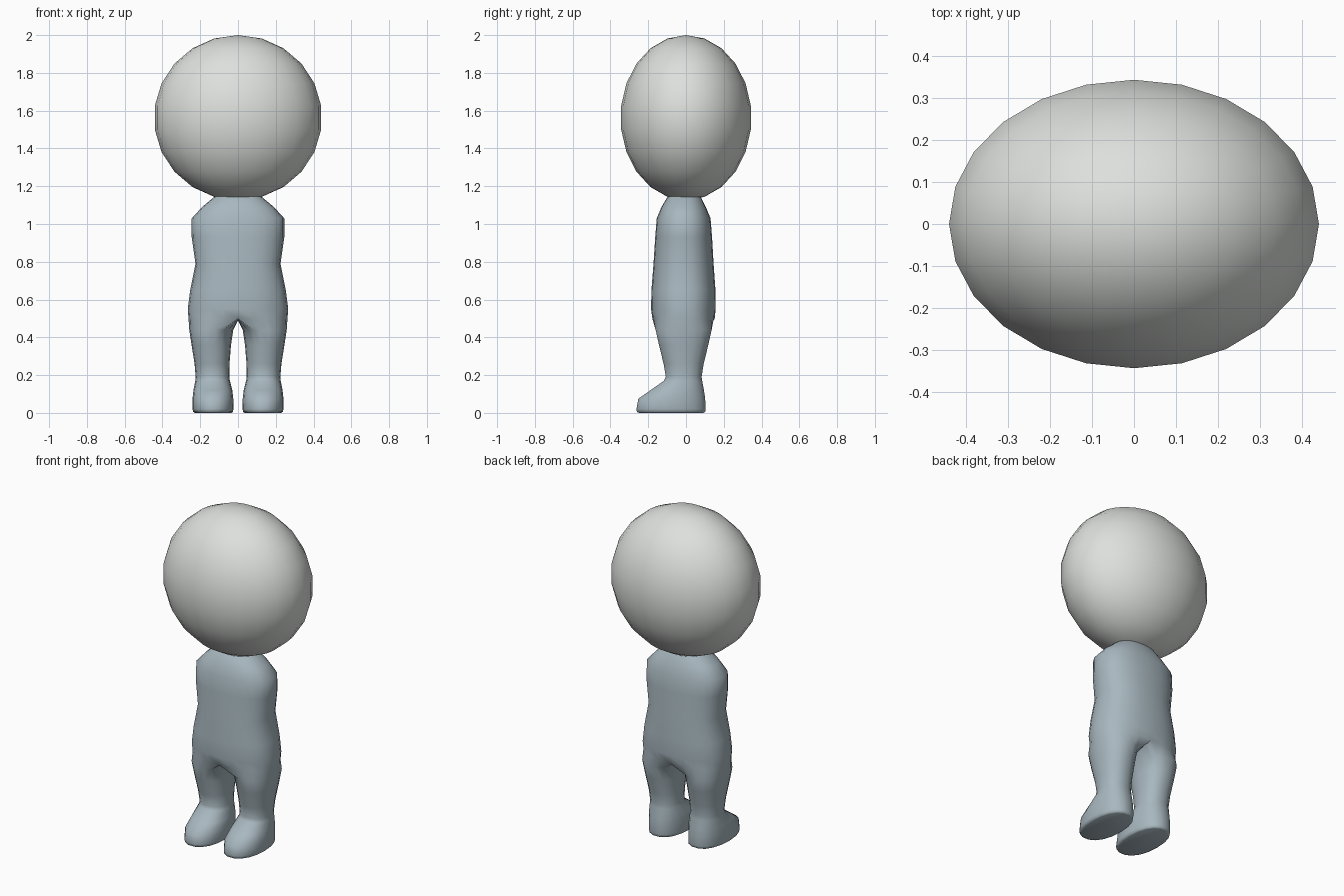
import bpy, bmesh
from math import sin, cos, pi, radians, copysign

cube = bpy.data.objects.get("Cube")
if cube:
    bpy.data.objects.remove(cube, do_unlink=True)


def material(name, rgb):
    mat = bpy.data.materials.new(name)
    mat.use_nodes = True
    mat.diffuse_color = (*rgb, 1)
    bsdf = mat.node_tree.nodes["Principled BSDF"]
    bsdf.inputs["Base Color"].default_value = (*rgb, 1)
    bsdf.inputs["Roughness"].default_value = 0.7
    return mat


def finish(bm, name, mat, angle):
    bmesh.ops.recalc_face_normals(bm, faces=bm.faces)
    mesh = bpy.data.meshes.new(name)
    bm.to_mesh(mesh)
    bm.free()
    mesh.materials.append(mat)
    obj = bpy.data.objects.new(name, mesh)
    bpy.context.collection.objects.link(obj)
    bpy.ops.object.select_all(action="DESELECT")
    obj.select_set(True)
    bpy.context.view_layer.objects.active = obj
    bpy.ops.object.shade_smooth_by_angle(angle=radians(angle))
    return obj


def ring(bm, angles, z, cx, rx, y0, y1, power=1.0):
    """Rounded cross-section; power below 1 makes it boxier."""
    cy, ry = (y0 + y1) / 2, (y1 - y0) / 2
    soft = lambda v: copysign(abs(v) ** power, v) if abs(v) > 1e-6 else 0
    return [bm.verts.new((cx + rx * soft(cos(a)), cy + ry * soft(sin(a)), z))
            for a in angles]


def bridge(bm, a, b):
    n = len(a)
    for i in range(n):
        j = (i + 1) % n
        bm.faces.new((a[i], a[j], b[j], b[i]))


head_grey = material("head light grey", (0.72, 0.745, 0.72))
body_blue = material("body grey blue", (0.39, 0.475, 0.52))

# Head: flattened ball
bm = bmesh.new()
bmesh.ops.create_uvsphere(bm, u_segments=24, v_segments=11, radius=1)
bmesh.ops.scale(bm, vec=(0.445, 0.347, 0.437), verts=bm.verts)
bmesh.ops.translate(bm, vec=(0, 0, 1.563), verts=bm.verts)
finish(bm, "head", head_grey, 60)

# Torso: z, half width, front y, back y
torso = [(1.17, 0.08, -0.06, 0.05), (1.14, 0.13, -0.10, 0.08),
         (1.09, 0.19, -0.13, 0.105), (1.03, 0.245, -0.155, 0.13),
         (0.93, 0.245, -0.163, 0.138), (0.79, 0.225, -0.172, 0.146),
         (0.65, 0.253, -0.183, 0.156), (0.55, 0.266, -0.185, 0.157),
         (0.50, 0.262, -0.178, 0.152)]
# One leg, down to the sole: z, inner x, outer x, front y, back y
leg = [(0.44, 0.025, 0.258, -0.163, 0.138), (0.36, 0.037, 0.246, -0.145, 0.12),
       (0.26, 0.045, 0.23, -0.12, 0.095), (0.19, 0.046, 0.224, -0.108, 0.084),
       (0.17, 0.043, 0.226, -0.118, 0.087), (0.12, 0.03, 0.236, -0.19, 0.097),
       (0.075, 0.025, 0.241, -0.255, 0.104), (0.02, 0.024, 0.241, -0.265, 0.106),
       (0.005, 0.027, 0.237, -0.262, 0.104), (0.0, 0.036, 0.228, -0.25, 0.095)]

bm = bmesh.new()
around = [-pi / 2 + 2 * pi * i / 24 for i in range(24)]
rings = [ring(bm, around, z, 0, rx, y0, y1, 0.85) for z, rx, y0, y1 in torso]
bm.faces.new(rings[0])
for a, b in zip(rings, rings[1:]):
    bridge(bm, a, b)

# Crotch strip, from back to front, splits the hip ring into two leg openings
hip = rings[-1]
back_y, front_y = hip[12].co.y, hip[0].co.y
crotch = [bm.verts.new((0, back_y + (front_y - back_y) * k / 6,
                        0.50 - 0.012 * sin(pi * k / 6))) for k in range(1, 6)]
for side in (1, -1):
    outer = [hip[(side * i) % 24] for i in range(13)]
    previous = outer + crotch
    angles = [radians(-120 + 20 * i) for i in range(18)]
    for z, xi, xo, y0, y1 in leg:
        current = ring(bm, angles, z, side * (xi + xo) / 2,
                       side * (xo - xi) / 2, y0, y1, 0.9)
        bridge(bm, previous, current)
        previous = current
    bm.faces.new(previous)
finish(bm, "body", body_blue, 60)
